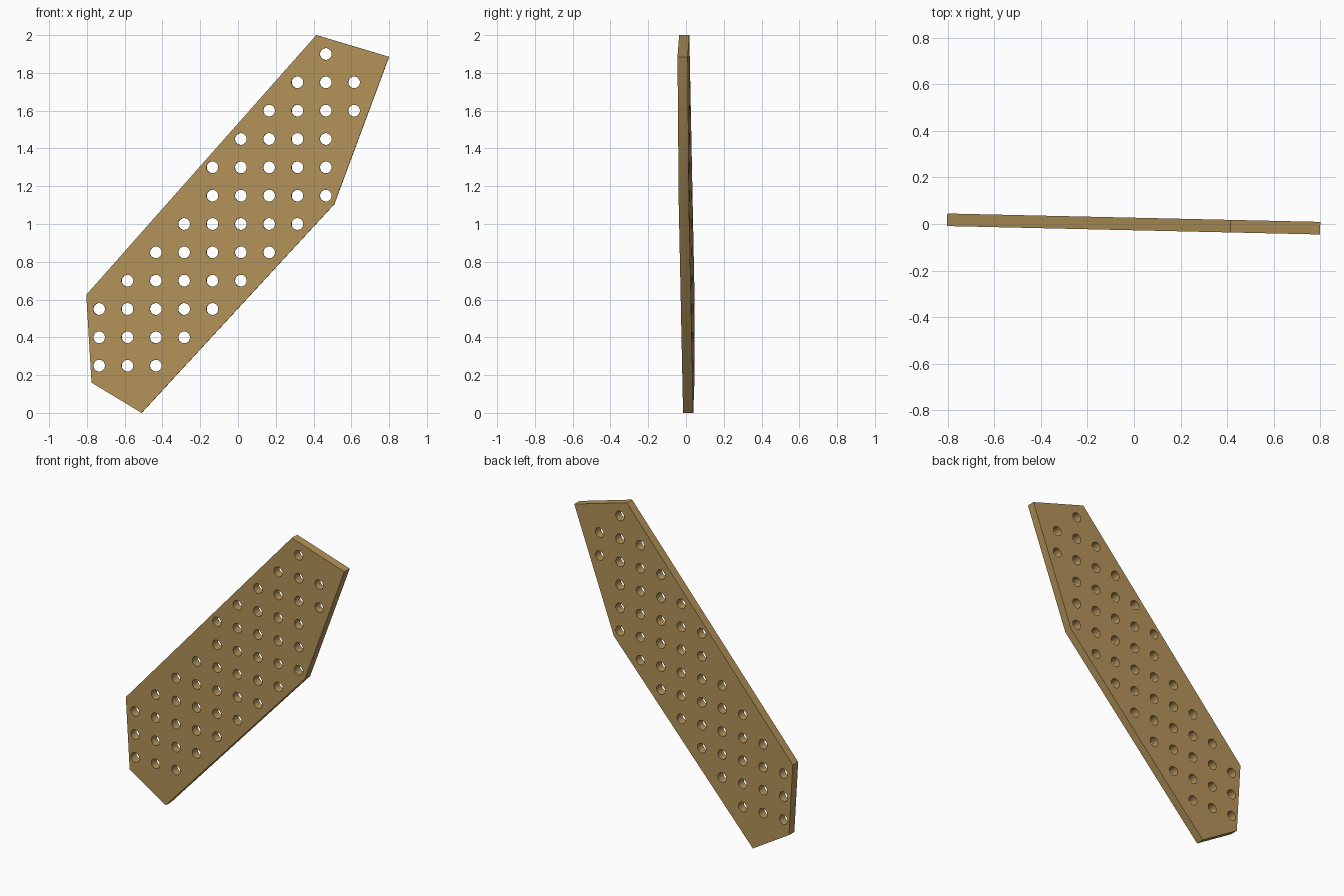
import bpy, bmesh, math
from mathutils import Matrix, Vector

if "Cube" in bpy.data.objects:
    bpy.data.objects.remove(bpy.data.objects["Cube"])

THICK = 0.054
TILT = Matrix.Rotation(-math.atan(0.0225), 4, 'Z')

# Plate outline (x, z), counter-clockwise from the front
OUTLINE = [(-0.51, 0.0), (0.51, 1.105), (0.80, 1.885),
           (0.415, 2.0), (-0.803, 0.625), (-0.775, 0.16)]

# First and last hole column in each row, bottom row first
ROWS = [(0, 2), (0, 3), (0, 4), (1, 5), (2, 6), (3, 7),
        (4, 8), (4, 8), (5, 8), (6, 9), (7, 9), (8, 8)]
PITCH, HOLE_X, HOLE_Z, HOLE_R = 0.15, -0.735, 0.25, 0.031


def make_object(name, bm):
    bmesh.ops.recalc_face_normals(bm, faces=bm.faces)
    mesh = bpy.data.meshes.new(name)
    bm.to_mesh(mesh)
    bm.free()
    obj = bpy.data.objects.new(name, mesh)
    bpy.context.collection.objects.link(obj)
    return obj


# Plate: extruded outline
bm = bmesh.new()
face = bm.faces.new([bm.verts.new((x, -THICK / 2, z)) for x, z in OUTLINE])
ext = bmesh.ops.extrude_face_region(bm, geom=[face])
moved = [g for g in ext["geom"] if isinstance(g, bmesh.types.BMVert)]
bmesh.ops.translate(bm, verts=moved, vec=(0, THICK, 0))
plate = make_object("perforated_plate", bm)

# Hole cutters: one cylinder per grid position
bm = bmesh.new()
for row, (first, last) in enumerate(ROWS):
    for col in range(first, last + 1):
        pos = Vector((HOLE_X + col * PITCH, 0, HOLE_Z + row * PITCH))
        bmesh.ops.create_cone(
            bm, cap_ends=True, segments=32, radius1=HOLE_R, radius2=HOLE_R,
            depth=THICK * 3,
            matrix=Matrix.Translation(pos) @ Matrix.Rotation(math.pi / 2, 4, 'X'))
cutter = make_object("hole_cutter", bm)
cutter.hide_render = True

# Punch the holes, then drop the cutter
mod = plate.modifiers.new("holes", 'BOOLEAN')
mod.operation = 'DIFFERENCE'
mod.solver = 'EXACT'
mod.object = cutter
bpy.context.view_layer.objects.active = plate
plate.select_set(True)
cutter.select_set(False)
bpy.ops.object.modifier_apply(modifier=mod.name)
bpy.data.objects.remove(cutter)

# Slight turn about the vertical axis
plate.data.transform(TILT)
bpy.ops.object.shade_smooth_by_angle(angle=math.radians(30))

# Tan board colour
mat = bpy.data.materials.new("tan_board")
mat.diffuse_color = (0.45, 0.29, 0.10, 1)
mat.use_nodes = True
mat.node_tree.nodes["Principled BSDF"].inputs["Base Color"].default_value = mat.diffuse_color
plate.data.materials.clear()
plate.data.materials.append(mat)
